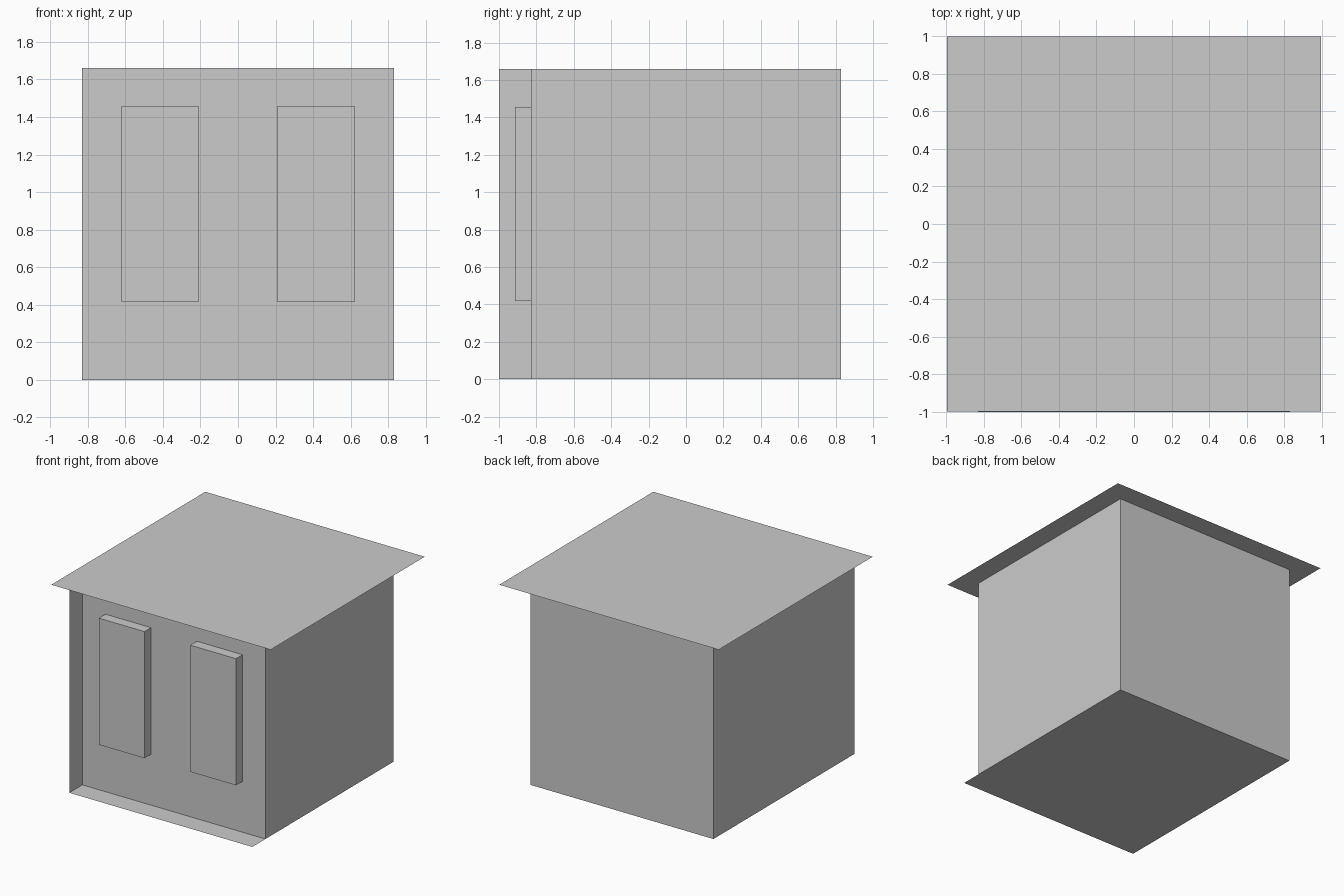
import bpy
import math
from mathutils import Matrix

if "Cube" in bpy.data.objects:
    bpy.data.objects.remove(bpy.data.objects["Cube"])

H = 0.83          # half width of the box
TOP = 2 * H       # roof height
FRONT = -1.0      # front lip of the floor and left wall


def sheet(name, centre, size, rot=(0, 0, 0)):
    """Thin flat panel; size is its width and depth before rotation."""
    bpy.ops.mesh.primitive_plane_add(size=1)
    ob = bpy.context.object
    ob.name = name
    ob.data.transform(Matrix.Diagonal((size[0], size[1], 1, 1)))
    ob.rotation_euler = rot
    ob.location = centre
    return ob


def block(name, lo, hi):
    """Box between two opposite corners."""
    bpy.ops.mesh.primitive_cube_add(size=1)
    ob = bpy.context.object
    ob.name = name
    ob.data.transform(Matrix.Diagonal([b - a for a, b in zip(lo, hi)] + [1]))
    ob.location = [(a + b) / 2 for a, b in zip(lo, hi)]
    return ob


Q = math.pi / 2
long_side = H - FRONT
mid_y = (H + FRONT) / 2

# Overhanging roof sheet, and floor reaching past the front wall
sheet("roof", (0, 0, TOP), (1.99, 1.995))
sheet("floor", (0, mid_y, 0), (TOP, long_side), (math.pi, 0, 0))

# Walls: only the left one runs forward to the lip
sheet("left_wall", (-H, mid_y, H), (TOP, long_side), (0, -Q, 0))
sheet("right_wall", (H, 0, H), (TOP, TOP), (0, Q, 0))
sheet("front_wall", (0, -H, H), (TOP, TOP), (Q, 0, 0))
sheet("back_wall", (0, H, H), (TOP, TOP), (-Q, 0, 0))

# Two raised upright panels on the front wall
for side, x in (("left", -0.415), ("right", 0.415)):
    block(side + "_front_panel", (x - 0.207, -0.915, 0.417), (x + 0.207, -H, 1.455))
